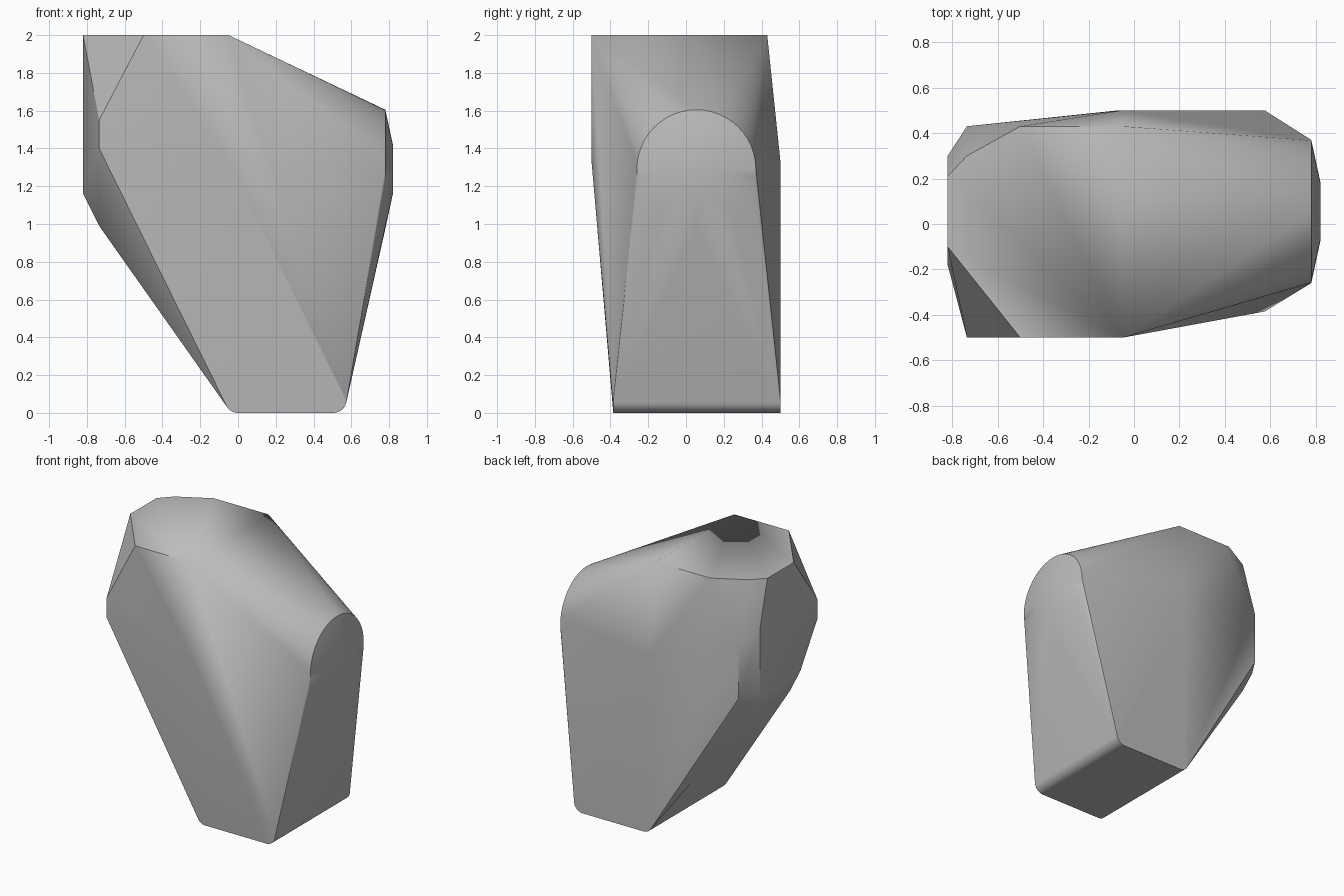
import bpy, bmesh
from math import cos, sin, pi, radians

old = bpy.data.objects.get("Cube")
if old:
    bpy.data.objects.remove(old, do_unlink=True)

grey = bpy.data.materials.new("plain_grey")
grey.use_nodes = True
colour = (0.5, 0.5, 0.5, 1)
grey.diffuse_color = colour
grey.node_tree.nodes["Principled BSDF"].inputs["Base Color"].default_value = colour


def disc(x, radius, y=0.055, z=1.29, n=48):
    """Circle facing along x."""
    return [(x, y + radius * cos(2 * pi * i / n), z + radius * sin(2 * pi * i / n)) for i in range(n)]


def rounded_foot(x0, x1, y0, y1, r, n=8):
    """Two lower corner arcs, extruded along y."""
    pts = []
    for cx, start in ((x0 + r, pi), (x1 - r, 1.5 * pi)):
        for i in range(n + 1):
            a = start + i * pi / 2 / n
            pts += [(cx + r * cos(a), y, r + r * sin(a)) for y in (y0, y1)]
    return pts


# Flat top outline
points = [(x, y, 2) for x, y in ((-0.05, -0.5), (-0.5, -0.5), (-0.82, -0.1),
                                 (-0.82, 0.21), (-0.735, 0.3), (-0.5, 0.43), (-0.05, 0.43))]
# Front and back walls
points += [(-0.05, y, 1.33) for y in (-0.5, 0.5)]
points += [(-0.735, -0.5, z) for z in (1.55, 1.4)]
# Chamfered block at the narrow end
points += [(-0.82, y, 1.16) for y in (-0.18, 0.3)] + [(-0.82, 0.3, 1.65)]
points += [(-0.735, y, 0.99) for y in (-0.18, 0.3)]
points += [(-0.735, 0.43, z) for z in (1.16, 1.55)]
# Rounded nose and foot
points += disc(0.78, 0.315) + disc(0.82, 0.13)
points += rounded_foot(-0.07, 0.575, -0.385, 0.5, 0.07)

bm = bmesh.new()
for p in points:
    bm.verts.new(p)
hull = bmesh.ops.convex_hull(bm, input=bm.verts)
loose = {g for g in hull["geom_interior"] + hull["geom_unused"] if isinstance(g, bmesh.types.BMVert)}
bmesh.ops.delete(bm, geom=list(loose), context="VERTS")
bmesh.ops.dissolve_limit(bm, angle_limit=radians(0.5), verts=bm.verts, edges=bm.edges)
bmesh.ops.recalc_face_normals(bm, faces=bm.faces)

mesh = bpy.data.meshes.new("faceted_body")
bm.to_mesh(mesh)
bm.free()
mesh.materials.append(grey)
body = bpy.data.objects.new("faceted_body", mesh)
bpy.context.collection.objects.link(body)
bpy.context.view_layer.objects.active = body
body.select_set(True)
bpy.ops.object.shade_smooth_by_angle(angle=radians(30))
